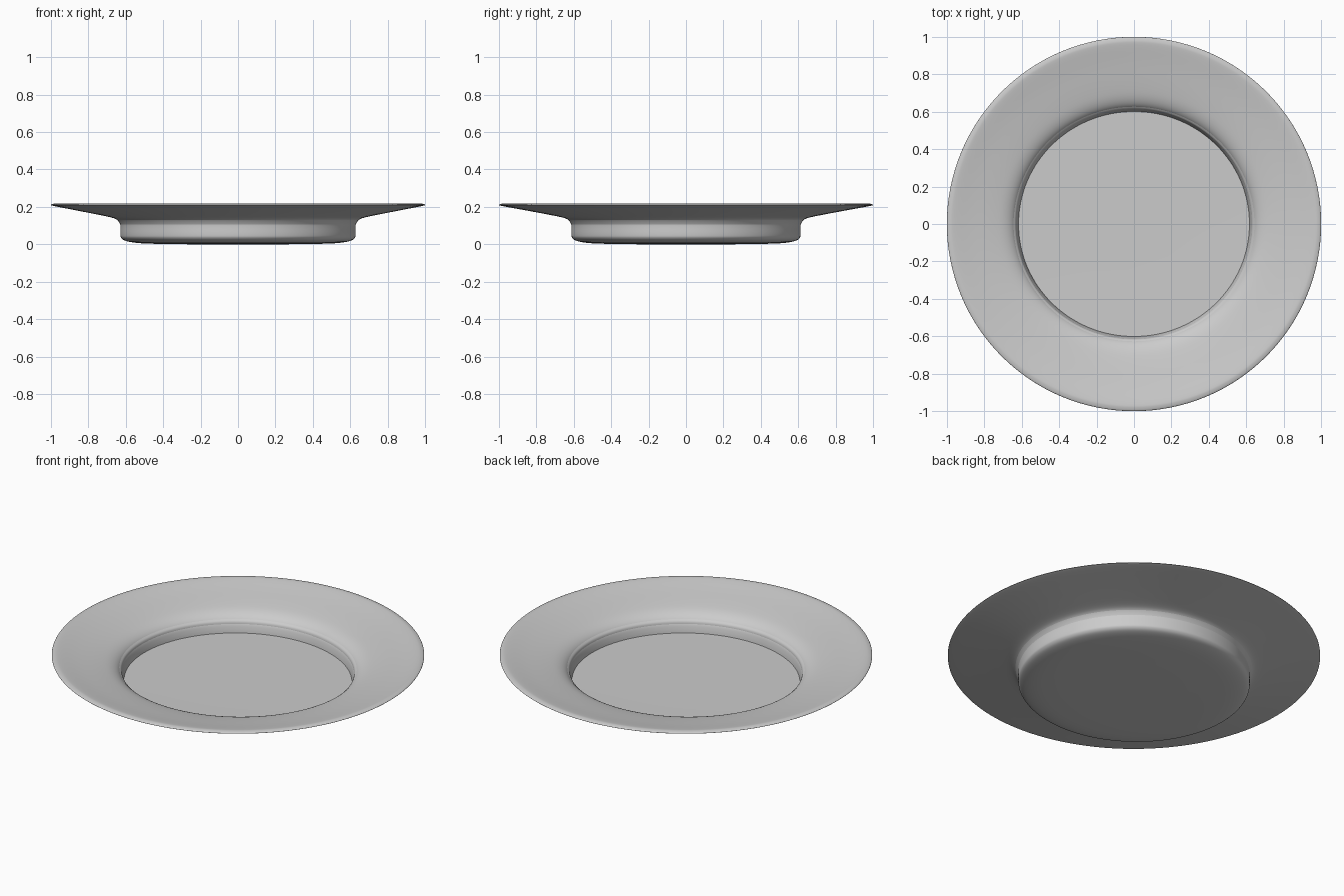
import bpy, bmesh, math

if "Cube" in bpy.data.objects:
    bpy.data.objects.remove(bpy.data.objects["Cube"])

SEGMENTS = 128
STEPS = 4


def smooth_curve(pts):
    """Catmull-Rom curve through profile points (radius, height)."""
    p = [pts[0]] + pts + [pts[-1]]
    out = []
    for i in range(1, len(p) - 2):
        for k in range(STEPS):
            t = k / STEPS
            out.append(tuple(
                0.5 * (2 * b + (c - a) * t + (2 * a - 5 * b + 4 * c - d) * t * t
                       + (3 * b - a - 3 * c + d) * t ** 3)
                for a, b, c, d in zip(p[i - 1], p[i], p[i + 1], p[i + 2])))
    return out + [pts[-1]]


def ring_point(r, z, i):
    """The well is very slightly oval; the rim is a true circle."""
    fade = max(0.0, min(1.0, (1.0 - r) / 0.35))
    a = 2 * math.pi * i / SEGMENTS
    return (r * (1 + 0.012 * fade) * math.cos(a),
            r * (1 - 0.014 * fade) * math.sin(a), z)


# underside with foot, rounded lip, then upper face down to the well
shell = smooth_curve([(0.25, 0.0), (0.45, 0.003), (0.54, 0.008), (0.595, 0.019),
                      (0.617, 0.034), (0.622, 0.055), (0.622, 0.108),
                      (0.634, 0.127), (0.665, 0.142), (0.75, 0.16), (0.87, 0.183),
                      (0.985, 0.205), (1.0, 0.211), (0.985, 0.217), (0.96, 0.216),
                      (0.87, 0.198), (0.75, 0.176), (0.685, 0.16), (0.645, 0.138),
                      (0.623, 0.108), (0.614, 0.08), (0.61, 0.057)])
# flat well floor
profile = shell + [(0.5, 0.056), (0.25, 0.055)]

bm = bmesh.new()
rings = [[bm.verts.new(ring_point(r, z, i)) for i in range(SEGMENTS)]
         for r, z in profile]
for lo, hi in zip(rings, rings[1:]):
    for i in range(SEGMENTS):
        j = (i + 1) % SEGMENTS
        bm.faces.new((lo[i], lo[j], hi[j], hi[i]))
bm.faces.new(rings[0][::-1])
bm.faces.new(rings[-1])
bmesh.ops.recalc_face_normals(bm, faces=bm.faces)

mesh = bpy.data.meshes.new("plate")
bm.to_mesh(mesh)
bm.free()
plate = bpy.data.objects.new("plate", mesh)
bpy.context.collection.objects.link(plate)

bpy.context.view_layer.objects.active = plate
plate.select_set(True)
bpy.ops.object.shade_smooth_by_angle(angle=math.radians(40))
